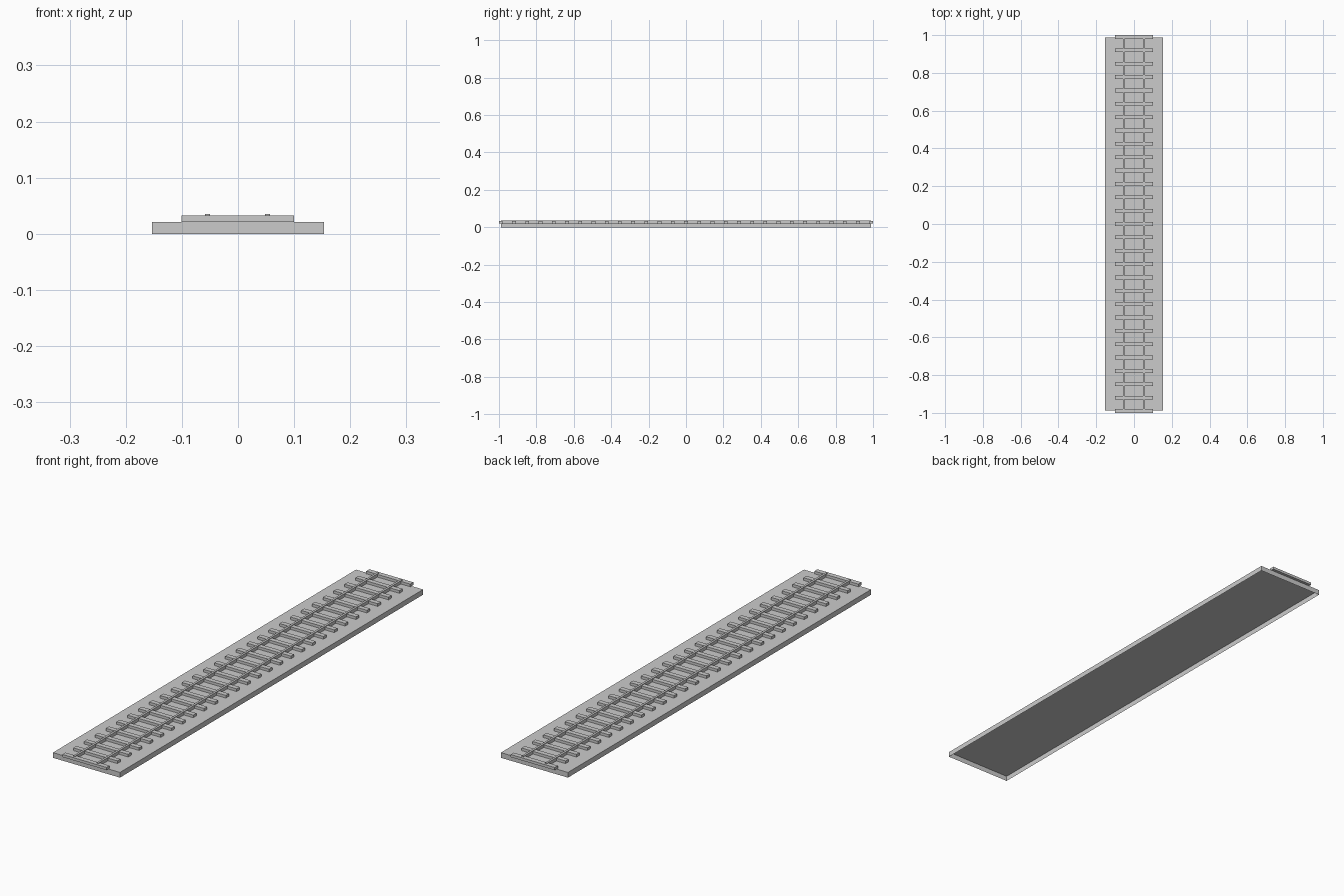
import bpy, bmesh

if "Cube" in bpy.data.objects:
    bpy.data.objects.remove(bpy.data.objects["Cube"])


def box(name, x0, x1, y0, y1, z0, z1, open_bottom=False):
    bm = bmesh.new()
    bmesh.ops.create_cube(bm, size=1)
    for v in bm.verts:
        v.co.x = x1 if v.co.x > 0 else x0
        v.co.y = y1 if v.co.y > 0 else y0
        v.co.z = z1 if v.co.z > 0 else z0
    bm.normal_update()
    if open_bottom:
        bottom = [f for f in bm.faces if f.normal.z < -0.5]
        bmesh.ops.delete(bm, geom=bottom, context='FACES')
    me = bpy.data.meshes.new(name)
    bm.to_mesh(me)
    bm.free()
    ob = bpy.data.objects.new(name, me)
    bpy.context.collection.objects.link(ob)
    return ob


# track bed: shallow tray, open underneath
box("track_bed", -0.153, 0.153, -0.988, 0.988, 0.0, 0.0215, open_bottom=True)

# sleepers, evenly spaced; the end ones overhang the bed
COUNT = 29
STEP = 1.98 / (COUNT - 1)
for i in range(COUNT):
    y = -0.99 + i * STEP
    box(f"sleeper_{i + 1}", -0.101, 0.1, y - 0.01, y + 0.01, 0.0215, 0.0325)

# two rails
for name, x in (("left_rail", -0.0545), ("right_rail", 0.0525)):
    box(name, x - 0.0045, x + 0.0045, -0.99, 0.99, 0.0215, 0.035)
